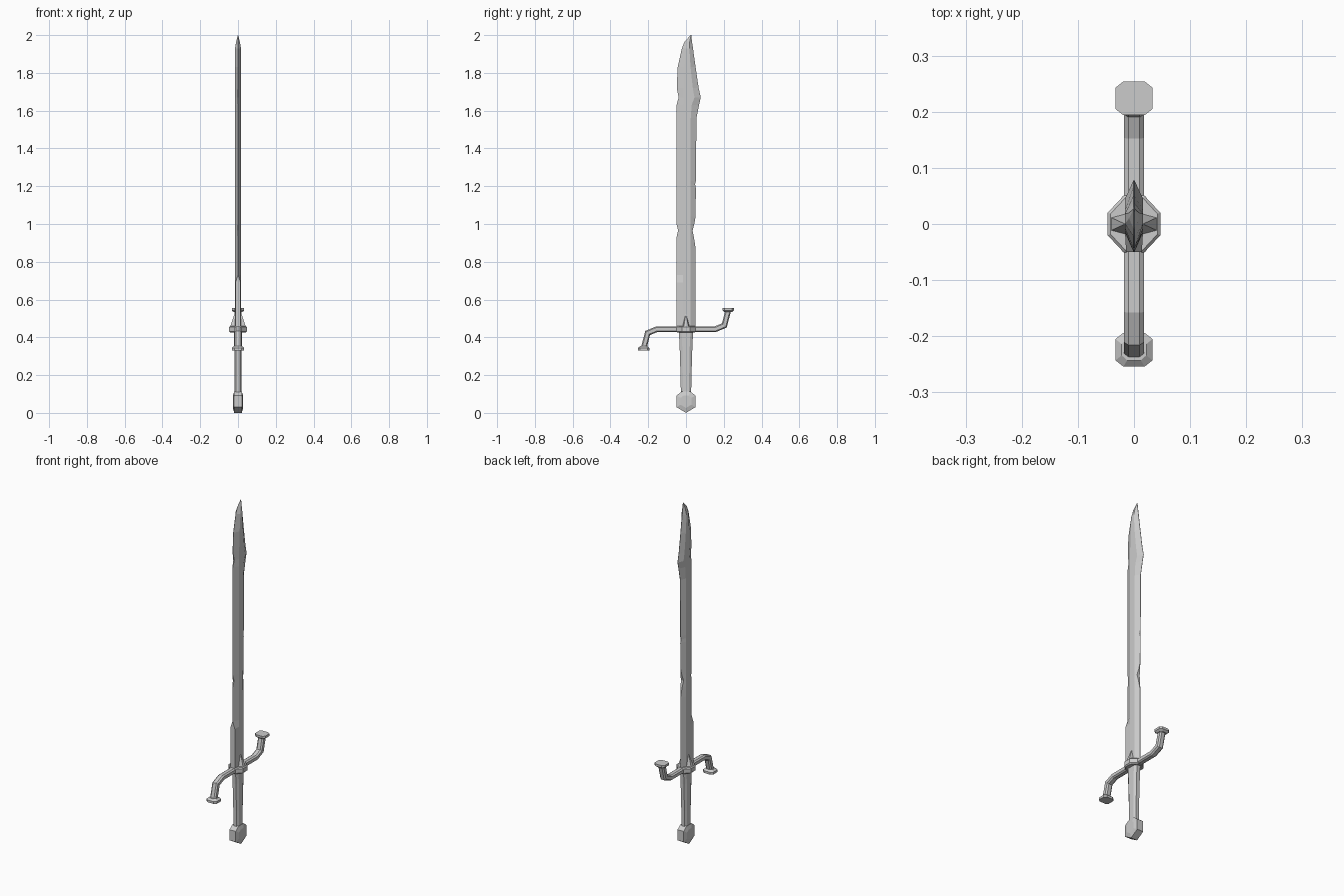
import bpy
from mathutils import Vector

if "Cube" in bpy.data.objects:
    bpy.data.objects.remove(bpy.data.objects["Cube"])


def loft(name, rings):
    """Skin a list of equal-length vertex rings and cap both ends."""
    n = len(rings[0])
    verts = [v for r in rings for v in r]
    faces = [(i * n + k, i * n + (k + 1) % n, (i + 1) * n + (k + 1) % n, (i + 1) * n + k)
             for i in range(len(rings) - 1) for k in range(n)]
    faces += [tuple(reversed(range(n))), tuple(range(len(verts) - n, len(verts)))]
    me = bpy.data.meshes.new(name)
    me.from_pydata(verts, [], faces)
    ob = bpy.data.objects.new(name, me)
    bpy.context.collection.objects.link(ob)
    bpy.context.view_layer.objects.active = ob
    ob.select_set(True)
    bpy.ops.object.mode_set(mode='EDIT')
    bpy.ops.mesh.select_all(action='SELECT')
    bpy.ops.mesh.normals_make_consistent(inside=False)
    bpy.ops.object.mode_set(mode='OBJECT')
    ob.select_set(False)
    return ob


def octagon(a, b, ca, cb):
    """Chamfered rectangle, half sizes a, b with corner cuts ca, cb."""
    return [(a, cb - b), (a, b - cb), (a - ca, b), (ca - a, b),
            (-a, b - cb), (-a, cb - b), (ca - a, -b), (a - ca, -b)]


def stack(name, layers, cy=0):
    """Octagonal layers along z: (z, half x, half y, cut x, cut y)."""
    return loft(name, [[(x, y + cy, z) for x, y in octagon(*s)] for z, *s in layers])


# Blade: z, front edge y, front edge half thickness, front ridge y, back ridge y, back edge y, back thickness
T, S = 0.016, 0.0008
stations = [
    (0.44, -.05, .014, -.015, .025, .051, S), (0.69, -.05, .014, -.015, .025, .051, S),
    (0.73, -.05, S, -.015, .025, .051, S), (0.87, -.05, S, -.015, .025, .051, S),
    (0.93, -.05, S, -.015, .025, .042, .005), (0.965, -.042, .004, -.015, .025, .035, .009),
    (1.00, -.05, S, -.015, .025, .044, .004), (1.04, -.05, S, -.015, .025, .051, S),
    (1.19, -.05, S, -.015, .025, .052, S), (1.21, -.05, S, -.015, .025, .048, .002),
    (1.23, -.05, S, -.015, .025, .053, S), (1.56, -.05, S, -.015, .025, .055, S),
    (1.63, -.05, S, -.015, .03, .069, S), (1.67, -.039, .004, -.013, .045, .078, S),
    (1.72, -.049, S, -.012, .036, .067, S), (1.83, -.044, S, -.008, .024, .051, S),
    (1.93, -.022, S, 0, .018, .037, S)]
rings = []
for z, yl, tl, rl, rr, yr, tr in stations:
    half = [(tl, yl), (T, rl), (T, rr), (tr, yr)]
    rings.append([(x, y, z) for x, y in half] + [(-x, y, z) for x, y in reversed(half)])
rings.append([(s * x, y, z) for s, order in ((1, 1), (-1, -1)) for x, y, z in
              [(S, -.008, 1.965), (.009, .01, 1.965), (.009, .02, 1.968), (S, .031, 1.97)][::order]])
rings.append([(s * .0005, y, 2.0) for s, ys in ((1, (.025, .026, .027, .028)), (-1, (.028, .027, .026, .025)))
              for y in ys])
loft("blade", rings)

# S-shaped crossguard arms
zc = 0.443
arm = [(.155, zc), (.203, .463), (.223, .54)]
path = [Vector((-y, 2 * zc - z)) for y, z in reversed(arm)] + [Vector(p) for p in arm]
rings = []
for i, p in enumerate(path):
    d1 = (p - path[max(i - 1, 0)]).normalized() if i else (path[1] - p).normalized()
    d2 = (path[i + 1] - p).normalized() if i < len(path) - 1 else d1
    t = (d1 + d2).normalized()
    nrm = Vector((-t.y, t.x)) / max(t.dot(d1), .5)
    rings.append([(x, p.x + nrm.x * b, p.y + nrm.y * b) for x, b in octagon(.018, .015, .008, .006)])
loft("crossguard", rings)

# Flared caps on the arm ends
for side, s in (("upper", 1), ("lower", -1)):
    stack(side + "_guard_cap",
          [(zc + s * .09, .022, .019, .01, .009), (zc + s * .099, .033, .03, .014, .011),
           (zc + s * .112, .033, .03, .014, .011)], s * .224)

# Centre block and the pointed langets on each flat of the blade
stack("guard_block", [(.425, .041, .045, .026, .028), (.431, .047, .051, .029, .031),
                      (.455, .047, .051, .029, .031), (.46, .042, .046, .026, .028)])
for side, s in (("right", 1), ("left", -1)):
    loft(side + "_langet", [
        [(s * x, y, .455) for x, y in ((.042, -.012), (.042, .012), (.012, .02), (.012, -.02))],
        [(s * x, y, .525) for x, y in ((.018, -.001), (.018, .001), (.012, .001), (.012, -.001))]])

# Tapered grip
stack("grip", [(.09, .018, .027, .008, .012), (.2, .018, .029, .008, .012),
               (.36, .02, .034, .009, .014), (.43, .02, .038, .009, .014)])

# Faceted pommel with raised side panels
outline = [(0, 0), (.05, .03), (.05, .092), (.024, .112), (-.024, .112), (-.05, .092), (-.05, .03)]
loft("pommel", [[(x, y * k, .062 + (z - .062) * k) for y, z in outline]
                for x, k in ((-.027, .58), (-.02, 1), (.02, 1), (.027, .58))])
